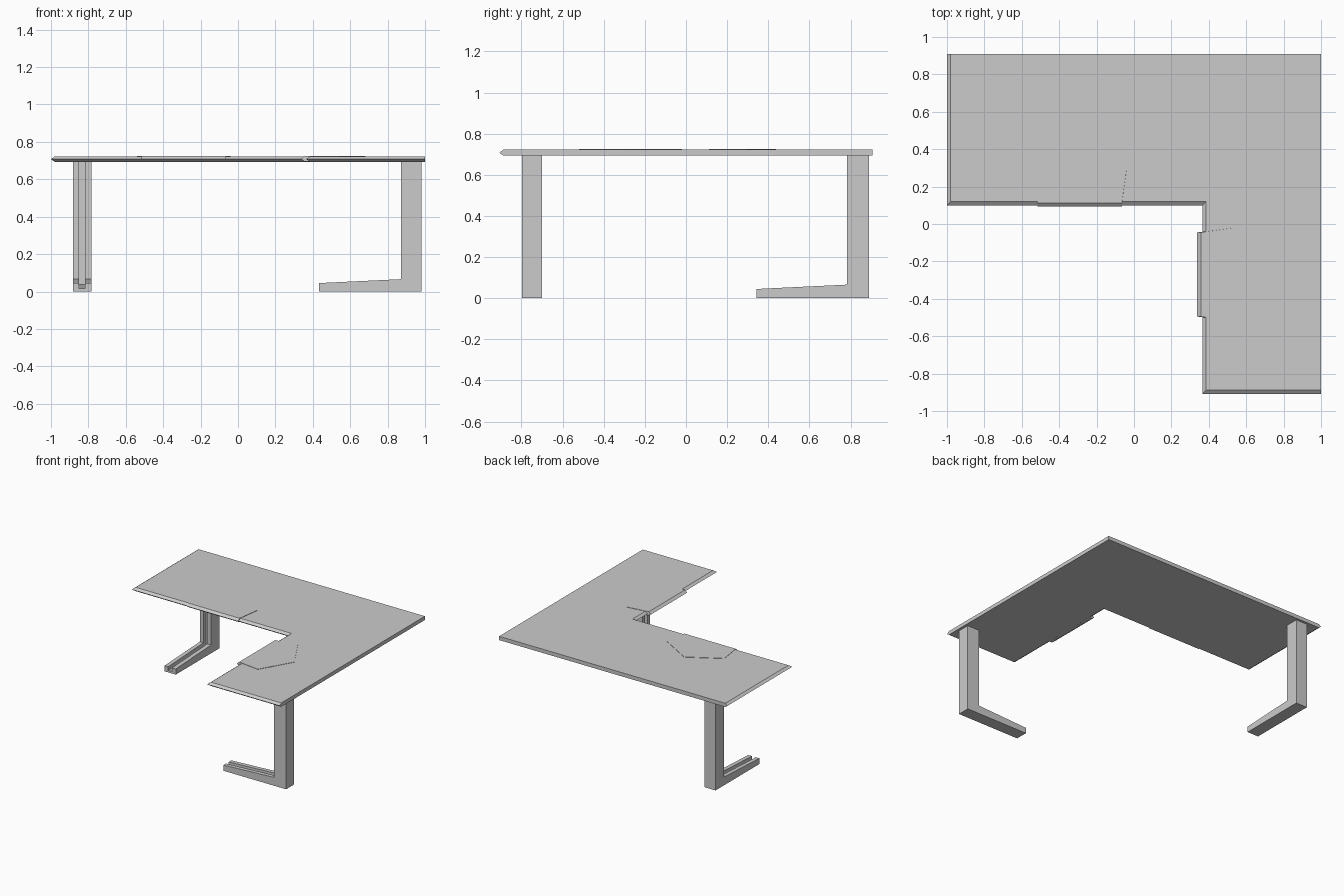
import bpy, bmesh

if "Cube" in bpy.data.objects:
    bpy.data.objects.remove(bpy.data.objects["Cube"])


def loft(name, rings):
    """Skin a stack of equal-length closed rings and cap both ends."""
    bm = bmesh.new()
    loops = [[bm.verts.new(p) for p in ring] for ring in rings]
    for a, b in zip(loops, loops[1:]):
        for i in range(len(a)):
            j = (i + 1) % len(a)
            bm.faces.new((a[i], a[j], b[j], b[i]))
    bm.faces.new(loops[0][::-1])
    bm.faces.new(loops[-1])
    bmesh.ops.remove_doubles(bm, verts=bm.verts, dist=1e-5)
    bmesh.ops.recalc_face_normals(bm, faces=bm.faces)
    mesh = bpy.data.meshes.new(name)
    bm.to_mesh(mesh)
    bm.free()
    obj = bpy.data.objects.new(name, mesh)
    bpy.context.collection.objects.link(obj)
    return obj


def knife_slab(name, flat, tip, z0, zm, z1):
    """Slab whose mid-height outline pushes out to a pointed edge."""
    return loft(name, [[(x, y, z) for x, y in pts]
                       for pts, z in ((flat, z0), (tip, zm), (flat, z1))])


# L-shaped desktop, pointed along the user-facing edges, square at the walls
def corner_outline(b):
    return [(-1 + b, 0.908), (1, 0.908), (1, -0.908 + b),
            (0.365 + b, -0.908 + b), (0.365 + b, 0.1 + b), (-1 + b, 0.1 + b)]


knife_slab("desktop", corner_outline(0.02), corner_outline(0), 0.693, 0.708, 0.723)


# Two thin workplace inserts that project past the desktop edge
def insert_outline(b, place):
    uv = [(-0.225, b), (0.225, b), (0.25, 0.2), (0, 0.345), (-0.25, 0.2)]
    return [place(u, v) for u, v in uv]


for name, place in (("main_insert", lambda u, v: (-0.29 + u, 0.093 + v)),
                    ("side_insert", lambda u, v: (0.337 + v, -0.27 + u))):
    knife_slab(name, insert_outline(0.02, place), insert_outline(0, place),
               0.694, 0.709, 0.7255)

# L-shaped legs with a cable groove down the post and along the foot
OUTER = [(0, 0), (0.548, 0), (0.548, 0.045), (0.108, 0.066), (0.108, 0.694), (0, 0.694)]
CORE = [(0, 0), (0.548, 0), (0.548, 0.015), (0.078, 0.037), (0.078, 0.694), (0, 0.694)]
STATIONS = [(0, OUTER), (0.032, OUTER), (0.032, CORE),
            (0.065, CORE), (0.065, OUTER), (0.098, OUTER)]


def leg(name, place):
    return loft(name, [[place(u, w, z) for u, z in prof] for w, prof in STATIONS])


leg("left_leg", lambda u, w, z: (-0.882 + w, 0.89 - u, z))
leg("right_leg", lambda u, w, z: (0.98 - u, -0.798 + w, z))
